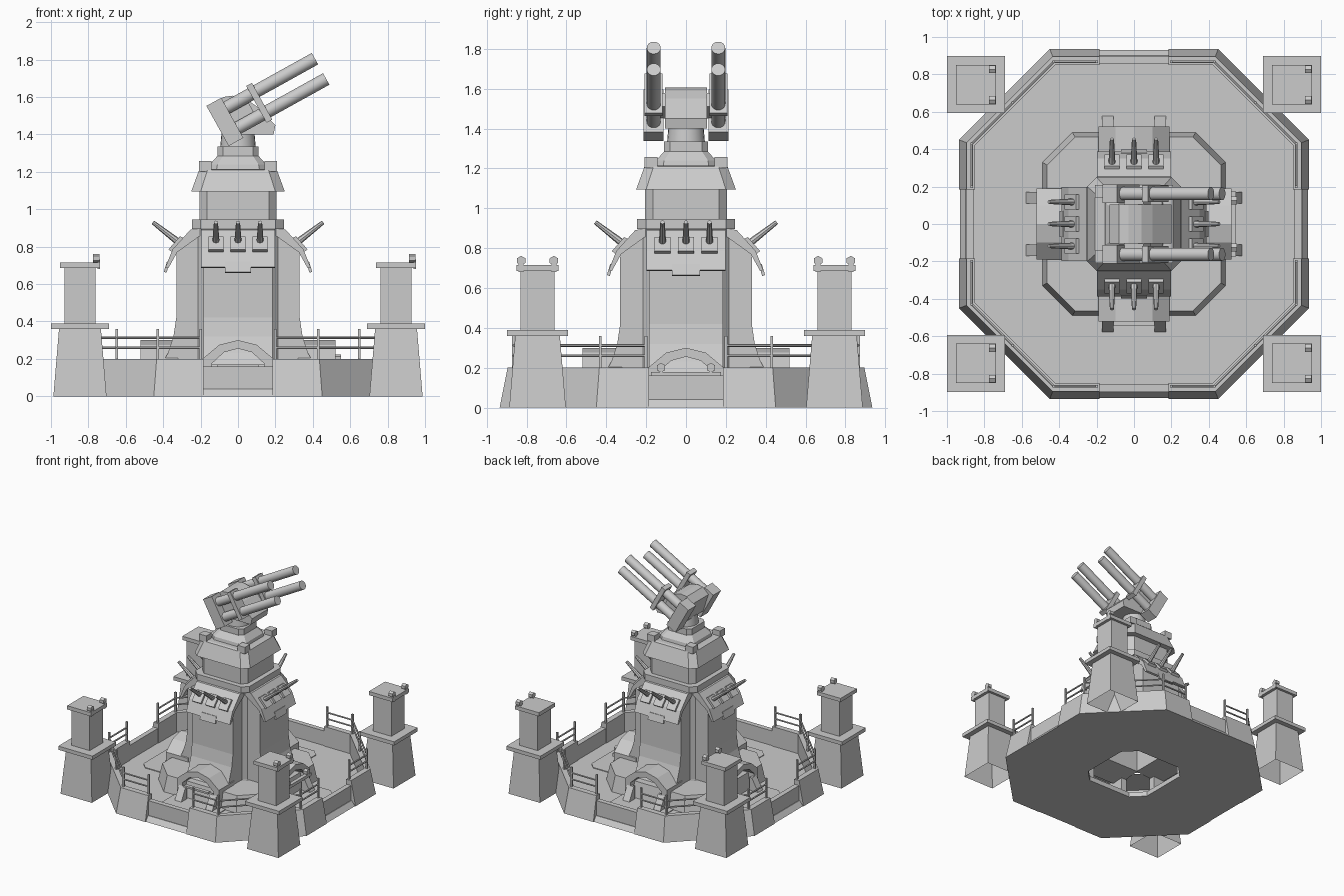
import bpy
import bmesh
from math import radians, pi
from mathutils import Vector, Matrix

cube = bpy.data.objects.get("Cube")
if cube:
    bpy.data.objects.remove(cube, do_unlink=True)

grey = bpy.data.materials.new("stone_grey")
grey.use_nodes = True
COLOUR = (0.6, 0.6, 0.6, 1)
grey.diffuse_color = COLOUR
grey.node_tree.nodes["Principled BSDF"].inputs["Base Color"].default_value = COLOUR


def loft(name, rings, caps=(True, True), matrix=None):
    """Skin a list of equal-length closed rings."""
    bm = bmesh.new()
    rows = [[bm.verts.new(p) for p in ring] for ring in rings]
    n = len(rows[0])
    for a, b in zip(rows, rows[1:]):
        for i in range(n):
            j = (i + 1) % n
            bm.faces.new((a[i], a[j], b[j], b[i]))
    if caps[0]:
        bm.faces.new(rows[0][::-1])
    if caps[1]:
        bm.faces.new(rows[-1])
    if matrix:
        bm.transform(matrix)
    bmesh.ops.recalc_face_normals(bm, faces=bm.faces)
    mesh = bpy.data.meshes.new(name)
    bm.to_mesh(mesh)
    bm.free()
    mesh.materials.append(grey)
    obj = bpy.data.objects.new(name, mesh)
    bpy.context.collection.objects.link(obj)
    return obj


def octa(a, c, z, b=None):
    """Chamfered rectangle: half sizes a, b and chamfer c."""
    b = b or a
    return [(a, c - b, z), (a, b - c, z), (a - c, b, z), (c - a, b, z),
            (-a, b - c, z), (-a, c - b, z), (c - a, -b, z), (a - c, -b, z)]


def rect(x, y, hx, hy, z):
    return [(x - hx, y - hy, z), (x + hx, y - hy, z), (x + hx, y + hy, z), (x - hx, y + hy, z)]


def box(name, centre, size, matrix=None):
    x, y, z = centre
    hx, hy, hz = [s / 2 for s in size]
    return loft(name, [rect(x, y, hx, hy, z - hz), rect(x, y, hx, hy, z + hz)], matrix=matrix)


def across(name, profile, half, matrix=None, mid=0):
    """Extrude an (x, z) profile along y."""
    return loft(name, [[(x, mid + s * half, z) for x, z in profile] for s in (-1, 1)], matrix=matrix)


def rod(name, p, q, r1, r2=None, sides=6, matrix=None):
    p, q = Vector(p), Vector(q)
    bm = bmesh.new()
    bmesh.ops.create_circle(bm, segments=sides, radius=1)
    turn = (q - p).to_track_quat('Z', 'Y')
    unit = [v.co.copy() for v in bm.verts]
    bm.free()
    return loft(name, [[e + turn @ (u * r) for u in unit] for e, r in ((p, r1), (q, r2 or r1))],
                matrix=matrix)


def turned(quarter):
    return Matrix.Rotation(quarter * pi / 2, 4, 'Z')


SIDES = ("left", "back", "right", "front")

# Ground slab with open centre, and raised plinth
loft("floor_slab", [octa(0.3, 0.1, 0.04), octa(0.9, 0.47, 0.04),
                    octa(0.93, 0.48, 0.0), octa(0.3, 0.1, 0.0), octa(0.3, 0.1, 0.04)], (False, False))
loft("plinth", [octa(0.49, 0.16, 0.04), octa(0.465, 0.15, 0.17), octa(0.25, 0.08, 0.17)], (False, False))

# Perimeter: corner parapets, gate walls and railings
for q, side in enumerate(SIDES):
    m = turned(q)

    def corner(r, c, z):
        return [(r, 0.185, z), (r, c, z), (c, r, z), (0.185, r, z)]
    lines = [corner(0.935, 0.45, 0), corner(0.895, 0.435, 0.2),
             corner(0.85, 0.42, 0.2), corner(0.85, 0.42, 0)]
    loft(side + "_corner_parapet", [[line[i] for line in lines] for i in range(4)], matrix=m)
    box(side + "_gate_wall", (0.875, 0, 0.09), (0.04, 0.37, 0.14), m)

    posts = [(0.867, 0.2), (0.867, 0.43), (0.648, 0.648), (0.43, 0.867), (0.2, 0.867)]
    for x, y in posts:
        box(side + "_rail_post", (x, y, 0.275), (0.014, 0.014, 0.17), m)
    path = [posts[i] for i in (0, 1, 3, 4)]
    for a, b in zip(path, path[1:]):
        for z in (0.26, 0.312):
            rod(side + "_rail", (*a, z), (*b, z), 0.007, matrix=m)

# Four corner watch towers, all facing the same way
for x in (-0.845, 0.845):
    for y in (-0.745, 0.745):
        loft("tower_base", [rect(x, y, 0.142, 0.142, 0), rect(x, y, 0.112, 0.112, 0.36)], (False, True))
        box("tower_ledge", (x, y, 0.375), (0.31, 0.305, 0.03))
        box("tower_shaft", (x, y, 0.54), (0.165, 0.17, 0.3))
        box("tower_cap", (x, y, 0.7), (0.215, 0.21, 0.03))
        for s in (-1, 1):
            rod("tower_lamp", (x + 0.07, y + s * 0.082, 0.737), (x + 0.105, y + s * 0.082, 0.737), 0.024)
            box("lamp_bracket", (x + 0.1, y + s * 0.082, 0.705), (0.015, 0.025, 0.05))

# Central keep core
loft("keep_core", [octa(0.215, 0.03, 0.17), octa(0.215, 0.03, 0.9)], (False, True))

# Flared buttresses with porch, armour panel and gun row on each side
buttress = [(0.18, 0.17), (0.42, 0.15), (0.375, 0.23), (0.345, 0.32), (0.33, 0.42),
            (0.33, 0.78), (0.23, 0.89), (0.18, 0.89)]
panel = [(0.2, 0.9), (0.255, 0.89), (0.35, 0.785), (0.388, 0.69), (0.372, 0.685),
         (0.325, 0.77), (0.2, 0.86)]
tab = [(0.365, 0.72), (0.38, 0.72), (0.397, 0.665), (0.382, 0.66)]
mount = [(0.29, 0.845), (0.31, 0.855), (0.372, 0.785), (0.352, 0.77)]
leg = [(0.5, 0.15), (0.52, 0.15), (0.58, 0.04), (0.5, 0.04)]
arch_half = [(0.19, 0.04), (0.19, 0.2), (0.1, 0.275), (0, 0.3)]
opening_half = [(0.14, 0.04), (0.14, 0.175), (0.075, 0.235), (0, 0.255)]


def mirrored(half):
    return half + [(-t, z) for t, z in half[-2::-1]]


arch = mirrored(arch_half) + mirrored(opening_half)[::-1]
for q, side in enumerate(SIDES):
    m = turned(q)
    across(side + "_buttress", buttress, 0.185, m)
    across(side + "_armour_panel", panel, 0.197, m)
    across(side + "_panel_tab", tab, 0.07, m)
    for t in (-0.118, 0, 0.118):
        across(side + "_gun_mount", mount, 0.04, m, t)
        rod(side + "_gun", (0.3, t, 0.81), (0.455, t, 0.93), 0.02, 0.011, 8, m)
    loft(side + "_porch", [[(r, t, z) for t, z in arch] for r in (0.32, 0.52)], matrix=m)
    for t in (-0.14, 0.14):
        across(side + "_porch_leg", leg, 0.03, m, t)
    plate = [[(x + 0.53, y, z) for x, y, z in octa(0.2, 0.05, 0.0, 0.23)] for z in range(2)]
    loft(side + "_floor_plate", [[(x, y, 0.038 + 0.008 * i) for x, y, z in ring]
                                 for i, ring in enumerate(plate)], matrix=m)

# Entrance bars and lamps
box("left_entrance_bar", (0.53, 0, 0.165), (0.03, 0.35, 0.025))
box("front_entrance_bar", (0, -0.53, 0.163), (0.22, 0.03, 0.015))
for y in (-0.125, 0.125):
    rod("entrance_lamp", (0.515, y, 0.2), (0.55, y, 0.2), 0.024)

# Upper keep: band, waist, sloped skirt and neck
loft("keep_band", [octa(0.245, 0.045, 0.895), octa(0.245, 0.045, 0.945)])
loft("keep_waist", [octa(0.205, 0.04, 0.945), octa(0.205, 0.04, 1.1)])
loft("keep_skirt", [octa(0.25, 0.05, 1.095), octa(0.208, 0.045, 1.21), octa(0.19, 0.04, 1.215)])
loft("keep_neck", [octa(0.155, 0.04, 1.21), octa(0.15, 0.04, 1.24),
                   octa(0.11, 0.03, 1.285), octa(0.11, 0.03, 1.335)])
for x in (-0.175, 0.175):
    for y in (-0.175, 0.175):
        box("roof_corner_block", (x, y, 1.23), (0.066, 0.066, 0.055))

# Turret
smooth = [rod("turret_pedestal", (0, 0, 1.33), (0, 0, 1.41), 0.095, 0.088, 24)]
across("turret_body", [(-0.08, 1.4), (0.19, 1.4), (0.2, 1.45), (0.1, 1.55), (0.04, 1.59),
                       (-0.03, 1.607), (-0.08, 1.6), (-0.13, 1.55)], 0.105)
for s, side in ((-1, "right"), (1, "left")):
    # Local x runs along the launch direction
    m = Matrix.Translation((-0.07, s * 0.162, 1.467)) @ Matrix.Rotation(radians(-29), 4, 'Y')
    box(side + "_breech", (0, 0, 0), (0.09, 0.1, 0.245), m)
    box(side + "_barrel_clamp", (0.21, 0, 0), (0.035, 0.09, 0.225), m)
    box(side + "_trunnion", (0.1, -s * 0.05, 0), (0.12, 0.07, 0.08), m)
    for z in (-0.062, 0.062):
        smooth.append(rod(side + "_barrel", (0, 0, z), (0.585, 0, z), 0.035, sides=20, matrix=m))

# Round parts get smooth sides with sharp ends
bpy.ops.object.select_all(action='DESELECT')
for obj in smooth:
    obj.select_set(True)
bpy.context.view_layer.objects.active = smooth[0]
bpy.ops.object.shade_smooth_by_angle(angle=radians(35))
